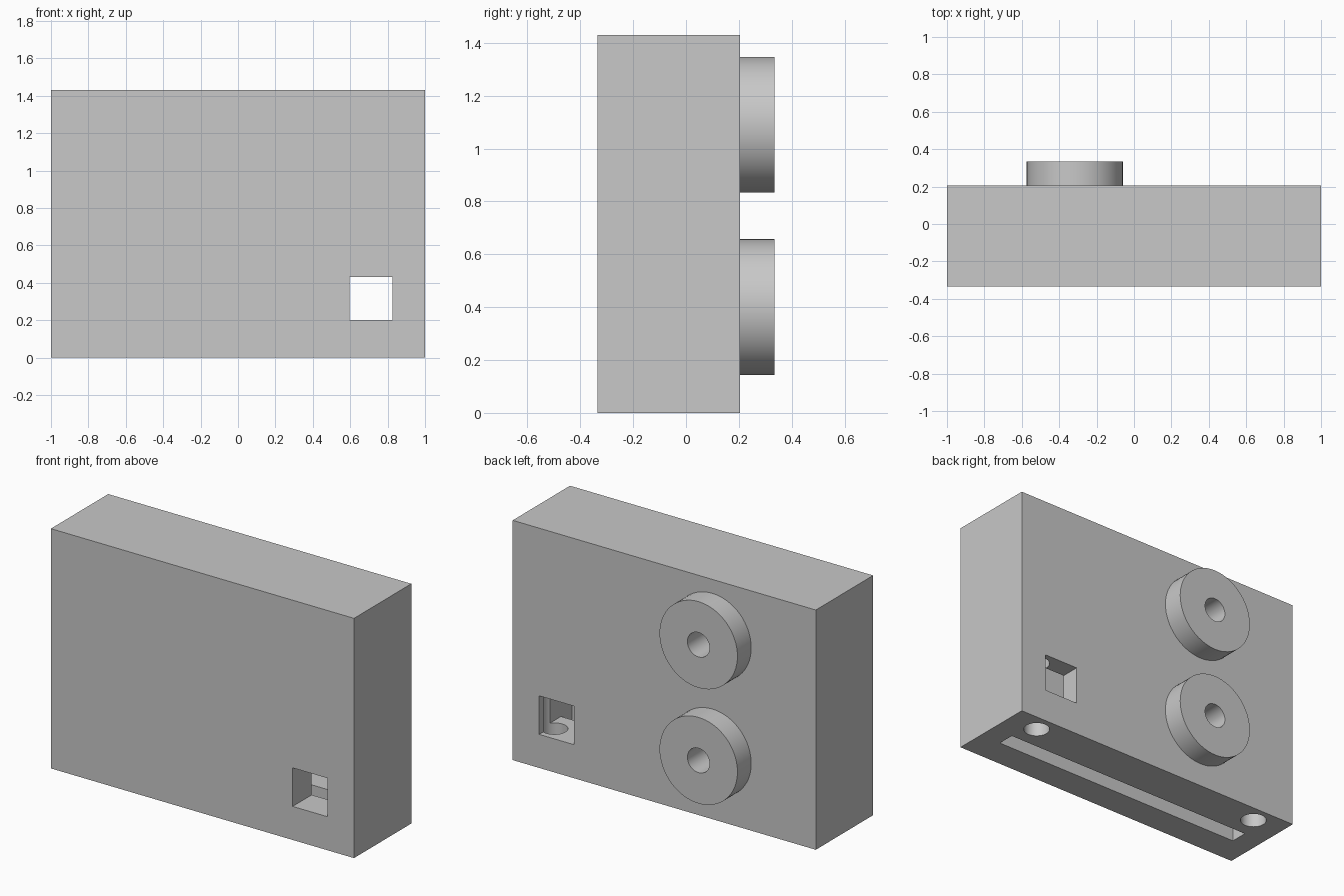
import bpy
from math import pi

cube = bpy.data.objects.get("Cube")
if cube:
    bpy.data.objects.remove(cube, do_unlink=True)

# One plain grey for everything
grey = bpy.data.materials.new("plain_grey")
grey.use_nodes = True
colour = (0.58, 0.58, 0.58, 1)
grey.diffuse_color = colour
grey.node_tree.nodes["Principled BSDF"].inputs["Base Color"].default_value = colour


def block(name, x, y, z):
    """Box from (low, high) pairs on each axis."""
    spans = (x, y, z)
    bpy.ops.mesh.primitive_cube_add(size=1, location=[(a + b) / 2 for a, b in spans])
    ob = bpy.context.object
    ob.name = name
    ob.scale = [b - a for a, b in spans]
    bpy.ops.object.transform_apply(location=True, rotation=True, scale=True)
    ob.data.materials.append(grey)
    return ob


def rod(name, radius, length, centre, along_y=False):
    bpy.ops.mesh.primitive_cylinder_add(
        vertices=64, radius=radius, depth=length, location=centre,
        rotation=(pi / 2 if along_y else 0, 0, 0))
    ob = bpy.context.object
    ob.name = name
    bpy.ops.object.transform_apply(location=True, rotation=True, scale=True)
    ob.data.materials.append(grey)
    return ob


def cut(target, cutter):
    mod = target.modifiers.new("cut", "BOOLEAN")
    mod.operation = "DIFFERENCE"
    mod.solver = "EXACT"
    mod.object = cutter
    bpy.context.view_layer.objects.active = target
    bpy.ops.object.modifier_apply(modifier=mod.name)
    bpy.data.objects.remove(cutter, do_unlink=True)


def smooth(ob):
    bpy.ops.object.select_all(action="DESELECT")
    ob.select_set(True)
    bpy.context.view_layer.objects.active = ob
    bpy.ops.object.shade_smooth_by_angle(angle=0.5)


FRONT, BACK, END = -0.335, 0.205, 0.335
WHEEL_X, WHEEL_HEIGHTS, HOLE = -0.317, (0.40, 1.09), 0.073

# Case with an inner chamber, a bottom slot and a square window through it
case = block("case", (-1, 1), (FRONT, BACK), (0, 1.43))
cut(case, block("chamber", (-0.86, 0.86), (-0.155, 0.09), (0.2, 1.23)))
cut(case, block("bottom_slot", (-0.86, 0.86), (-0.155, -0.05), (-0.1, 0.3)))
cut(case, block("window", (0.595, 0.825), (-0.5, 0.5), (0.2, 0.43)))

# Round holes in the underside
for side in (-1, 1):
    cut(case, rod("bottom_hole", HOLE, 0.7, (side * 0.8, 0.097, 0.15)))

# Pierced wheels on the back
for label, z in zip(("lower", "upper"), WHEEL_HEIGHTS):
    cut(case, rod("axle_hole", HOLE, 0.3, (WHEEL_X, 0.2, z), True))
    wheel = rod(label + "_wheel", 0.257, END - BACK,
                (WHEEL_X, (BACK + END) / 2, z), True)
    cut(wheel, rod("wheel_hole", HOLE, 0.4, (WHEEL_X, 0.27, z), True))
    smooth(wheel)
smooth(case)
